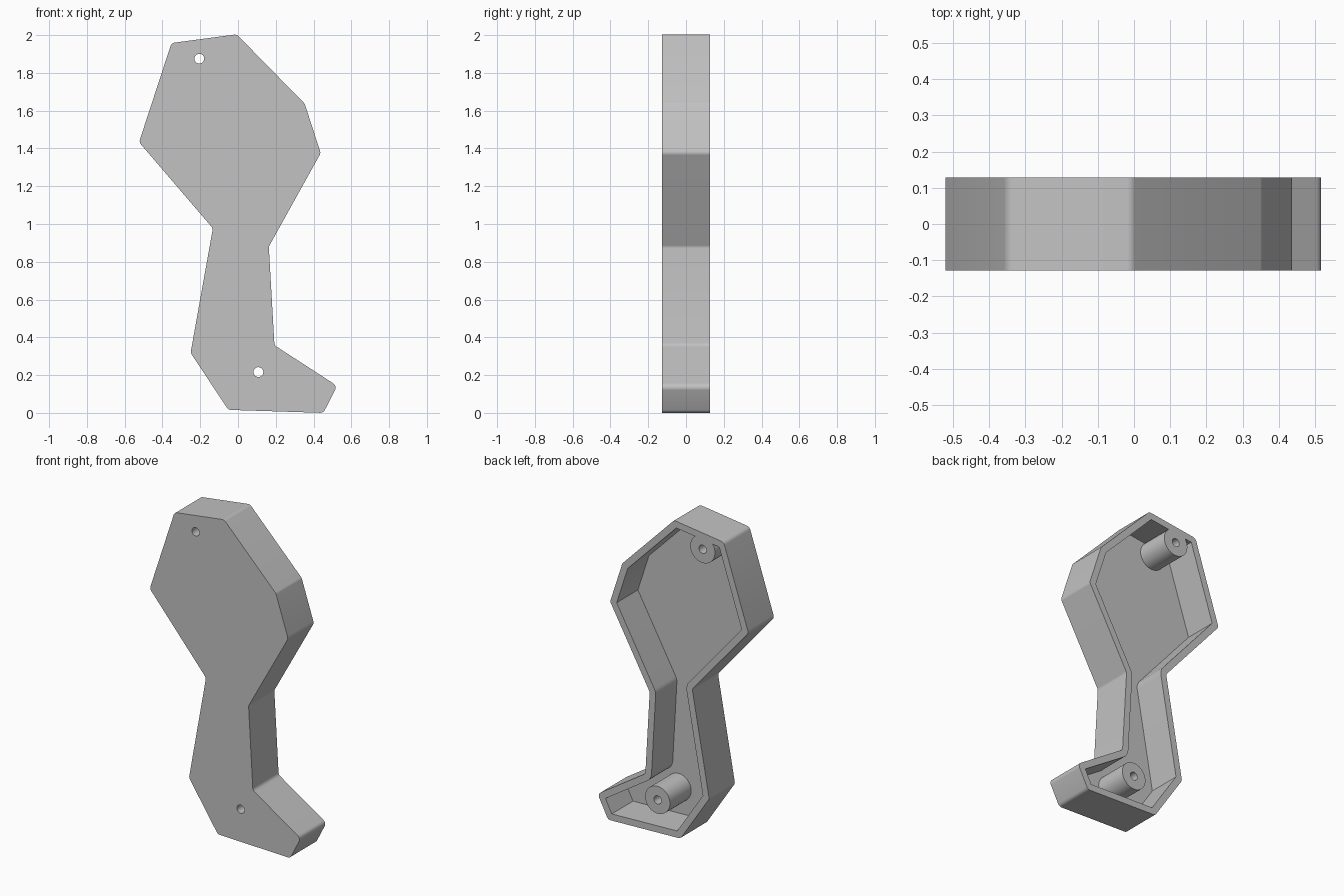
import bpy
import bmesh
import math
from mathutils import Vector

HALF = 0.128          # half of the housing depth
WALL = 0.042
FLOOR = 0.045
ROUND = 0.028
BOSSES = [(-0.205, 1.875), (0.108, 0.216)]

# Clockwise outline in x, z
OUTLINE = [(-0.007, 2.004), (0.353, 1.637), (0.438, 1.375), (0.163, 0.88),
           (0.193, 0.358), (0.525, 0.143), (0.452, 0.0), (-0.051, 0.016),
           (-0.251, 0.318), (-0.133, 0.977), (-0.524, 1.433), (-0.352, 1.958)]

if "Cube" in bpy.data.objects:
    bpy.data.objects.remove(bpy.data.objects["Cube"], do_unlink=True)

grey = bpy.data.materials.new("light grey plastic")
grey.use_nodes = True
colour = (0.54, 0.54, 0.54, 1)
grey.diffuse_color = colour
grey.node_tree.nodes["Principled BSDF"].inputs["Base Color"].default_value = colour


def corners(points):
    """Yield each corner with the directions to its two neighbours."""
    pts = [Vector(p) for p in points]
    for i, p in enumerate(pts):
        before = (pts[i - 1] - p).normalized()
        after = (pts[(i + 1) % len(pts)] - p).normalized()
        yield p, before, after


def is_convex(before, after):
    return before.x * after.y - before.y * after.x > 0


def inset(points, distance):
    result = []
    for p, a, b in corners(points):
        half = a.angle(b) / 2
        inward = (a + b).normalized() * (1 if is_convex(a, b) else -1)
        result.append(p + inward * distance / math.sin(half))
    return result


def rounded(points, convex_radius, concave_radius, steps=5):
    result = []
    for p, a, b in corners(points):
        radius = convex_radius if is_convex(a, b) else concave_radius
        if radius <= 0:
            result.append(p)
            continue
        half = a.angle(b) / 2
        centre = p + (a + b).normalized() * radius / math.sin(half)
        reach = radius / math.tan(half)
        start, end = p + a * reach - centre, p + b * reach - centre
        for k in range(steps + 1):
            t = k / steps
            result.append(centre + start.lerp(end, t).normalized() * radius)
    return result


def prism(name, points, y0, y1):
    """Extrude an x, z profile from y0 to y1."""
    bm = bmesh.new()
    face = bm.faces.new([bm.verts.new((p[0], y0, p[1])) for p in points])
    grown = bmesh.ops.extrude_face_region(bm, geom=[face])["geom"]
    moved = [v for v in grown if isinstance(v, bmesh.types.BMVert)]
    bmesh.ops.translate(bm, verts=moved, vec=(0, y1 - y0, 0))
    bmesh.ops.recalc_face_normals(bm, faces=bm.faces)
    mesh = bpy.data.meshes.new(name)
    bm.to_mesh(mesh)
    bm.free()
    mesh.materials.append(grey)
    obj = bpy.data.objects.new(name, mesh)
    bpy.context.collection.objects.link(obj)
    return obj


def disc(centre, radius, count):
    turn = math.tau / count
    return [(centre[0] + radius * math.cos(i * turn),
             centre[1] + radius * math.sin(i * turn)) for i in range(count)]


def activate(obj):
    bpy.ops.object.select_all(action="DESELECT")
    obj.select_set(True)
    bpy.context.view_layer.objects.active = obj


def subtract(target, cutter):
    cutter.hide_render = True
    mod = target.modifiers.new("cut", "BOOLEAN")
    mod.operation = "DIFFERENCE"
    mod.solver = "EXACT"
    mod.object = cutter
    activate(target)
    bpy.ops.object.modifier_apply(modifier=mod.name)
    bpy.data.objects.remove(cutter, do_unlink=True)


# Solid housing and the cavity opening at the back
housing = prism("housing", rounded(OUTLINE, ROUND, ROUND), -HALF, HALF)
cavity = prism("cavity_cutter", rounded(inset(OUTLINE, WALL), 0, ROUND + WALL),
               -HALF + FLOOR, HALF + 0.1)

# Screw bosses stay standing inside the cavity
for spot in BOSSES:
    subtract(cavity, prism("boss_core", disc(spot, 0.086, 48), -HALF - 0.1, HALF + 0.2))
subtract(housing, cavity)

# Screw holes through the bosses and the front wall
for spot in BOSSES:
    subtract(housing, prism("hole_cutter", disc(spot, 0.026, 32), -HALF - 0.1, HALF + 0.1))

activate(housing)
bpy.ops.object.shade_smooth_by_angle(angle=math.radians(30))
